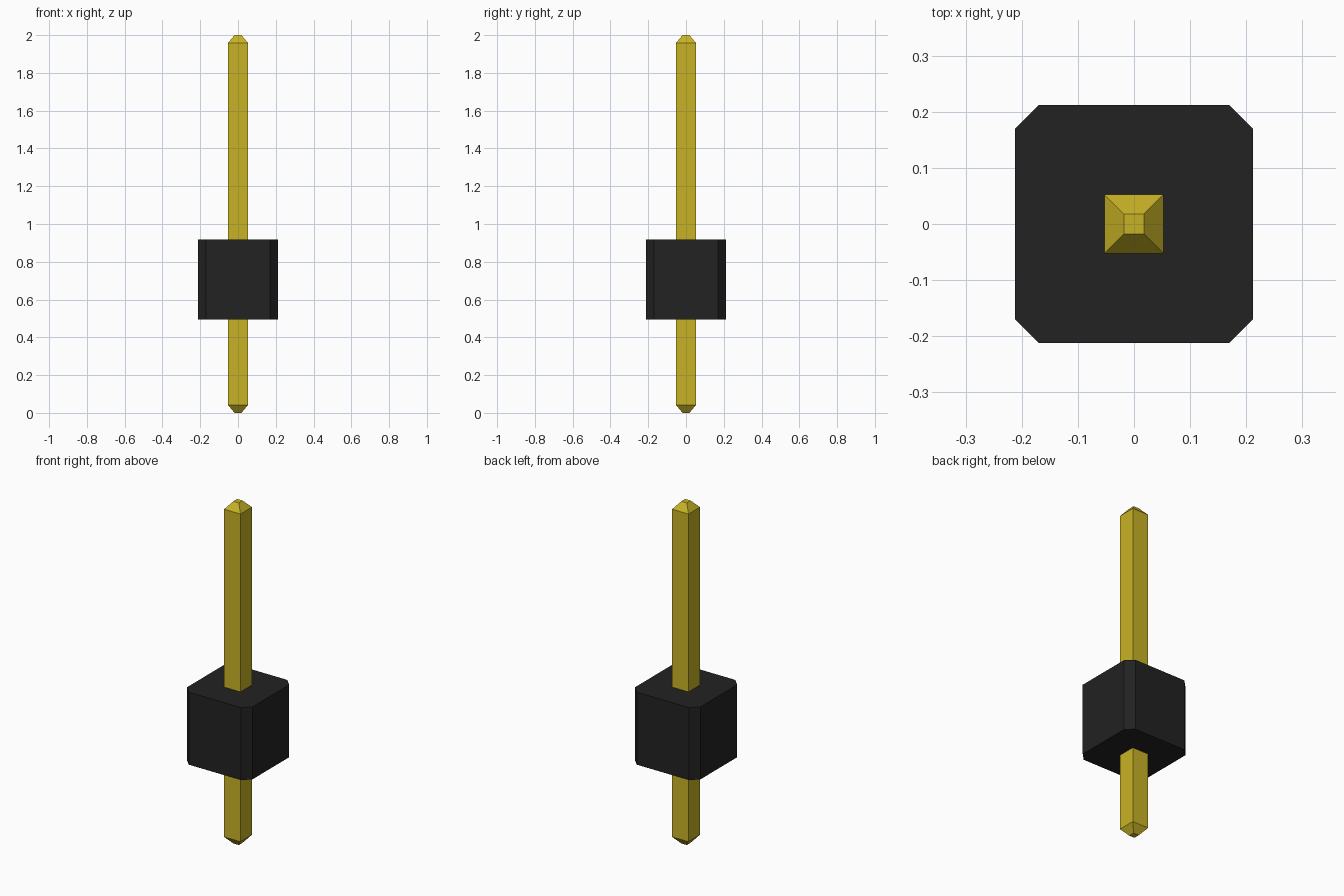
import bpy
import bmesh

cube = bpy.data.objects.get("Cube")
if cube:
    bpy.data.objects.remove(cube, do_unlink=True)


def make_material(name, color):
    mat = bpy.data.materials.new(name)
    mat.use_nodes = True
    mat.diffuse_color = color
    bsdf = next(n for n in mat.node_tree.nodes if n.type == 'BSDF_PRINCIPLED')
    bsdf.inputs["Base Color"].default_value = color
    return mat


def loft(name, sections, mat):
    """Join stacked outlines, given as (z, [(x, y), ...]), and cap both ends."""
    bm = bmesh.new()
    rings = [[bm.verts.new((x, y, z)) for x, y in outline] for z, outline in sections]
    for low, high in zip(rings, rings[1:]):
        n = len(low)
        for i in range(n):
            j = (i + 1) % n
            bm.faces.new((low[i], low[j], high[j], high[i]))
    bm.faces.new(rings[0][::-1])
    bm.faces.new(rings[-1])
    mesh = bpy.data.meshes.new(name)
    bm.to_mesh(mesh)
    bm.free()
    mesh.materials.append(mat)
    obj = bpy.data.objects.new(name, mesh)
    bpy.context.collection.objects.link(obj)
    return obj


def square(h):
    return [(-h, -h), (h, -h), (h, h), (-h, h)]


def chamfered_square(h, c):
    k = h - c
    return [(-k, -h), (k, -h), (h, -k), (h, k), (k, h), (-k, h), (-h, k), (-h, -k)]


gold = make_material("gold metal", (0.58, 0.45, 0.019, 1))
black = make_material("black plastic", (0.016, 0.016, 0.016, 1))

# Square metal pin with tapered tips
shaft, tip, taper = 0.053, 0.018, 0.042
loft("pin", [(0, square(tip)), (taper, square(shaft)),
             (2 - taper, square(shaft)), (2, square(tip))], gold)

# Plastic block with chamfered vertical corners
block = chamfered_square(0.2125, 0.043)
loft("housing", [(0.494, block), (0.918, block)], black)
